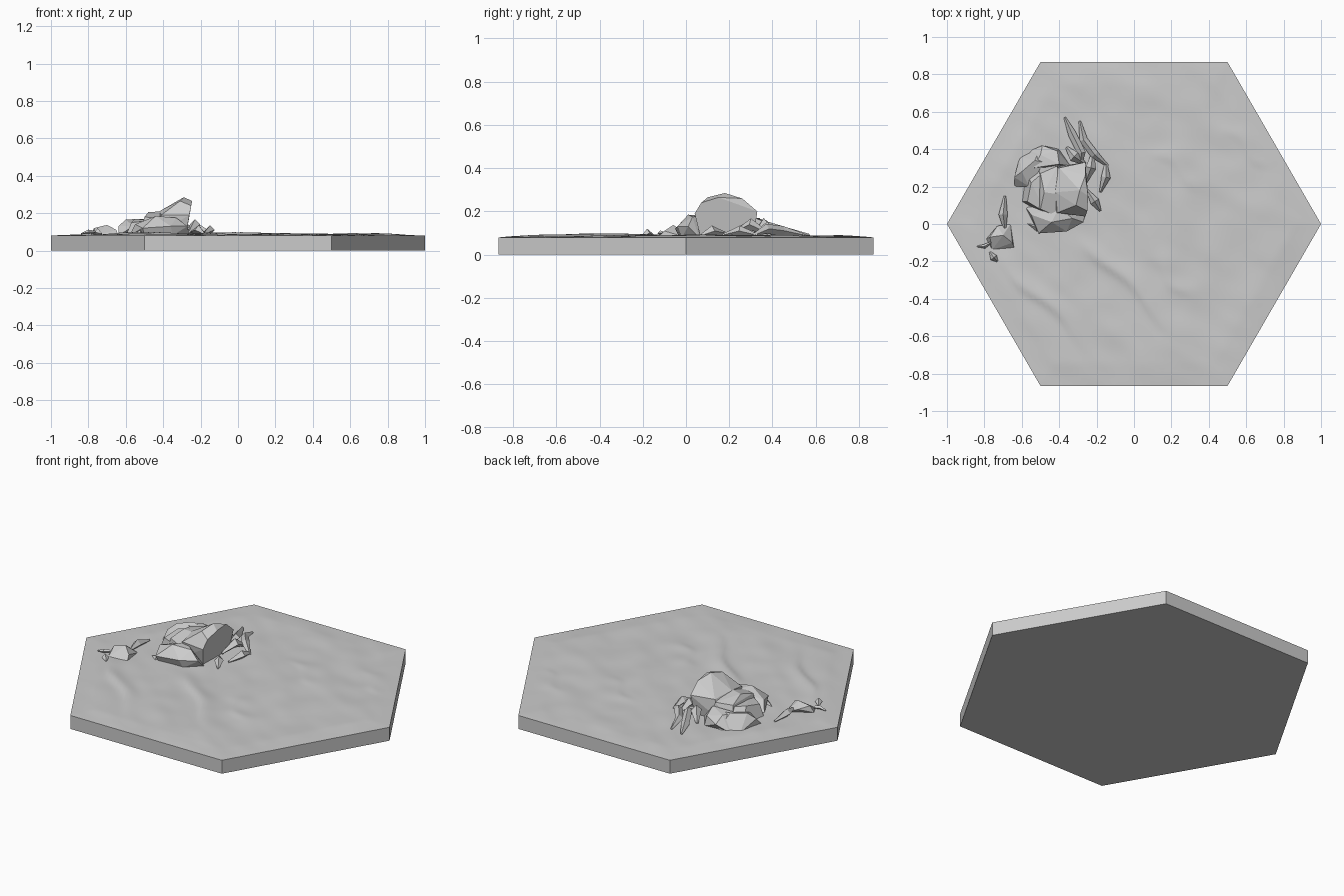
import bpy
import bmesh
import math
from mathutils import Vector, noise

cube = bpy.data.objects.get("Cube")
if cube:
    bpy.data.objects.remove(cube, do_unlink=True)

# One plain stone grey for everything
stone = bpy.data.materials.new("stone grey")
stone.use_nodes = True
stone.diffuse_color = (0.6, 0.6, 0.6, 1)
stone.node_tree.nodes["Principled BSDF"].inputs["Base Color"].default_value = stone.diffuse_color


def finish(name, bm, smooth_angle=None):
    """Turn a bmesh into a named object with the stone material."""
    bmesh.ops.recalc_face_normals(bm, faces=bm.faces)
    mesh = bpy.data.meshes.new(name)
    bm.to_mesh(mesh)
    bm.free()
    mesh.materials.append(stone)
    obj = bpy.data.objects.new(name, mesh)
    bpy.context.collection.objects.link(obj)
    if smooth_angle:
        bpy.ops.object.select_all(action="DESELECT")
        obj.select_set(True)
        bpy.context.view_layer.objects.active = obj
        bpy.ops.object.shade_smooth_by_angle(angle=math.radians(smooth_angle))
    return obj


def rock(name, points):
    """Faceted boulder: the convex hull of a few corner points."""
    bm = bmesh.new()
    for point in points:
        bm.verts.new(point)
    hull = bmesh.ops.convex_hull(bm, input=bm.verts)
    loose = {v for v in hull["geom_interior"] if isinstance(v, bmesh.types.BMVert)}
    bmesh.ops.delete(bm, geom=list(loose), context="VERTS")
    bmesh.ops.dissolve_limit(bm, angle_limit=math.radians(6), verts=bm.verts, edges=bm.edges)
    return finish(name, bm)


def shard(name, path, width):
    """Splinter of stone: a diamond section swept along a path, thin at both ends."""
    bm = bmesh.new()
    path = [Vector(p) for p in path]
    rings = []
    for i, point in enumerate(path):
        along = path[min(i + 1, len(path) - 1)] - path[max(i - 1, 0)]
        side = along.cross(Vector((0, 0, 1))).normalized()
        size = width * (0.25 + 0.75 * math.sin(math.pi * i / (len(path) - 1)))
        lift = Vector((0, 0, size))
        rings.append([bm.verts.new(point + d) for d in (side * size, lift, -side * size, -lift)])
    for lower, upper in zip(rings, rings[1:]):
        for k in range(4):
            n = (k + 1) % 4
            bm.faces.new((lower[k], lower[n], upper[n], upper[k]))
    bm.faces.new(rings[0])
    bm.faces.new(rings[-1])
    return finish(name, bm)


# Hexagonal ground tile with a wind-blown top
GROUND = 0.08
APOTHEM = math.sqrt(3) / 2
CRESTS = [((-0.7, -0.2), (-0.28, -0.62)), ((-0.25, -0.1), (0.18, -0.54)),
          ((0.1, 0.4), (0.35, 0.2)), ((0.5, 0.5), (0.72, 0.3)), ((0.1, -0.2), (0.3, -0.4))]


def ground_height(x, y):
    edge = APOTHEM - max(x * math.cos(a) + y * math.sin(a)
                         for a in (math.pi / 6 + k * math.pi / 3 for k in range(6)))
    fade = min(1, max(0, edge / 0.12))
    along, across = (x - y) * 0.707, (x + y) * 0.707
    swell = noise.noise(Vector((along * 2, across * 6, 0.3))) * 0.007
    ripple = noise.noise(Vector((along * 6, across * 11, 4.7))) * 0.004
    crest = 0
    for i, (start, end) in enumerate(CRESTS):
        a, b = Vector(start), Vector(end)
        line = b - a
        offset = Vector((x, y)) - a
        t = offset.dot(line) / line.length_squared
        wobble = 0.02 * math.sin(t * 7 + i)
        distance = offset.dot(Vector((-line.y, line.x)).normalized()) + wobble
        slope = 0.025 if distance < 0 else 0.06
        taper = math.exp(-((t - 0.5) * 2) ** 4)
        crest += (0.012 if i < 2 else 0.006) * taper * math.exp(-(distance / slope) ** 2)
    return GROUND + fade * max(0, 0.007 + swell + ripple + crest)


bm = bmesh.new()
centre = bm.verts.new((0, 0, GROUND))
corners = [bm.verts.new((math.cos(k * math.pi / 3), math.sin(k * math.pi / 3), GROUND))
           for k in range(6)]
for k in range(6):
    bm.faces.new((centre, corners[k], corners[(k + 1) % 6]))
bmesh.ops.subdivide_edges(bm, edges=bm.edges[:], cuts=44, use_grid_fill=True)
for v in bm.verts:
    v.co.z = ground_height(v.co.x, v.co.y)
rim = [e for e in bm.edges if e.is_boundary]
walls = bmesh.ops.extrude_edge_only(bm, edges=rim)["geom"]
for v in walls:
    if isinstance(v, bmesh.types.BMVert):
        v.co.z = 0
bmesh.ops.contextual_create(bm, geom=[e for e in walls if isinstance(e, bmesh.types.BMEdge)
                                      and e.is_boundary])
finish("ground_tile", bm, 35)

# Main outcrop: slabs stepping up towards the leaning right-hand one
rock("leaning_slab", [
    (-0.28, 0.07, 0.07), (-0.28, 0.31, 0.07), (-0.46, 0.08, 0.07), (-0.46, 0.3, 0.07),
    (-0.26, 0.04, 0.19), (-0.26, 0.33, 0.2), (-0.25, 0.07, 0.24), (-0.245, 0.15, 0.265),
    (-0.29, 0.18, 0.285), (-0.26, 0.26, 0.26), (-0.31, 0.1, 0.265),
    (-0.41, 0.06, 0.19), (-0.42, 0.17, 0.21), (-0.4, 0.3, 0.2)])
rock("middle_slab", [
    (-0.38, 0.05, 0.08), (-0.53, 0.08, 0.08), (-0.52, 0.3, 0.08), (-0.38, 0.33, 0.08),
    (-0.41, 0.04, 0.17), (-0.5, 0.08, 0.18), (-0.48, 0.17, 0.205), (-0.41, 0.16, 0.21),
    (-0.5, 0.27, 0.18), (-0.41, 0.31, 0.19)])
rock("outer_slab", [
    (-0.46, 0.04, 0.08), (-0.6, 0.12, 0.08), (-0.58, 0.28, 0.08), (-0.46, 0.28, 0.08),
    (-0.47, 0.06, 0.16), (-0.57, 0.12, 0.15), (-0.55, 0.22, 0.17), (-0.48, 0.28, 0.17)])
rock("left_boulder", [
    (-0.64, 0.2, 0.08), (-0.64, 0.25, 0.13), (-0.61, 0.36, 0.08), (-0.56, 0.2, 0.13),
    (-0.6, 0.28, 0.165), (-0.53, 0.34, 0.17), (-0.5, 0.41, 0.09), (-0.48, 0.33, 0.16)])
rock("back_boulder", [
    (-0.56, 0.39, 0.08), (-0.49, 0.42, 0.12), (-0.4, 0.4, 0.08), (-0.41, 0.39, 0.14),
    (-0.5, 0.37, 0.16), (-0.4, 0.32, 0.17), (-0.54, 0.3, 0.16), (-0.34, 0.31, 0.09)])
rock("front_boulder", [
    (-0.58, 0.09, 0.08), (-0.5, -0.03, 0.08), (-0.35, -0.02, 0.08), (-0.26, 0.06, 0.08),
    (-0.51, -0.05, 0.12), (-0.36, -0.04, 0.13), (-0.27, 0.01, 0.13), (-0.44, 0.01, 0.185),
    (-0.33, 0.03, 0.175), (-0.55, 0.05, 0.14), (-0.4, 0.09, 0.18)])
rock("front_chip", [
    (-0.59, 0.01, 0.08), (-0.52, -0.05, 0.08), (-0.5, 0.0, 0.08), (-0.52, -0.02, 0.11)])

# Small separate stone with its splinters
rock("small_stone", [
    (-0.79, -0.08, 0.08), (-0.76, -0.14, 0.08), (-0.64, -0.13, 0.08), (-0.66, 0.0, 0.08),
    (-0.73, -0.01, 0.11), (-0.77, -0.07, 0.12), (-0.7, -0.06, 0.137), (-0.65, -0.1, 0.11)])
shard("small_stone_spike", [(-0.69, -0.03, 0.1), (-0.7, 0.05, 0.105), (-0.69, 0.15, 0.09)], 0.024)
shard("small_stone_left_splinter", [(-0.84, -0.12, 0.09), (-0.8, -0.12, 0.1), (-0.75, -0.09, 0.1)], 0.012)
shard("small_stone_front_chip", [(-0.77, -0.15, 0.09), (-0.75, -0.18, 0.1), (-0.73, -0.2, 0.09)], 0.02)

# Broken splinters scattered behind and beside the outcrop
SPLINTERS = [
    ([(-0.37, 0.57, 0.09), (-0.33, 0.48, 0.1), (-0.28, 0.38, 0.13), (-0.29, 0.3, 0.1)], 0.025),
    ([(-0.29, 0.55, 0.09), (-0.27, 0.45, 0.11), (-0.21, 0.37, 0.12), (-0.14, 0.31, 0.09)], 0.025),
    ([(-0.22, 0.38, 0.1), (-0.23, 0.3, 0.14), (-0.26, 0.22, 0.1)], 0.028),
    ([(-0.15, 0.33, 0.09), (-0.15, 0.25, 0.11), (-0.18, 0.17, 0.09)], 0.025),
    ([(-0.36, 0.41, 0.09), (-0.32, 0.36, 0.14), (-0.26, 0.32, 0.1)], 0.03),
    ([(-0.25, 0.18, 0.1), (-0.21, 0.12, 0.11), (-0.18, 0.07, 0.09)], 0.025),
]
for number, (path, width) in enumerate(SPLINTERS, 1):
    shard(f"splinter_{number}", path, width)
